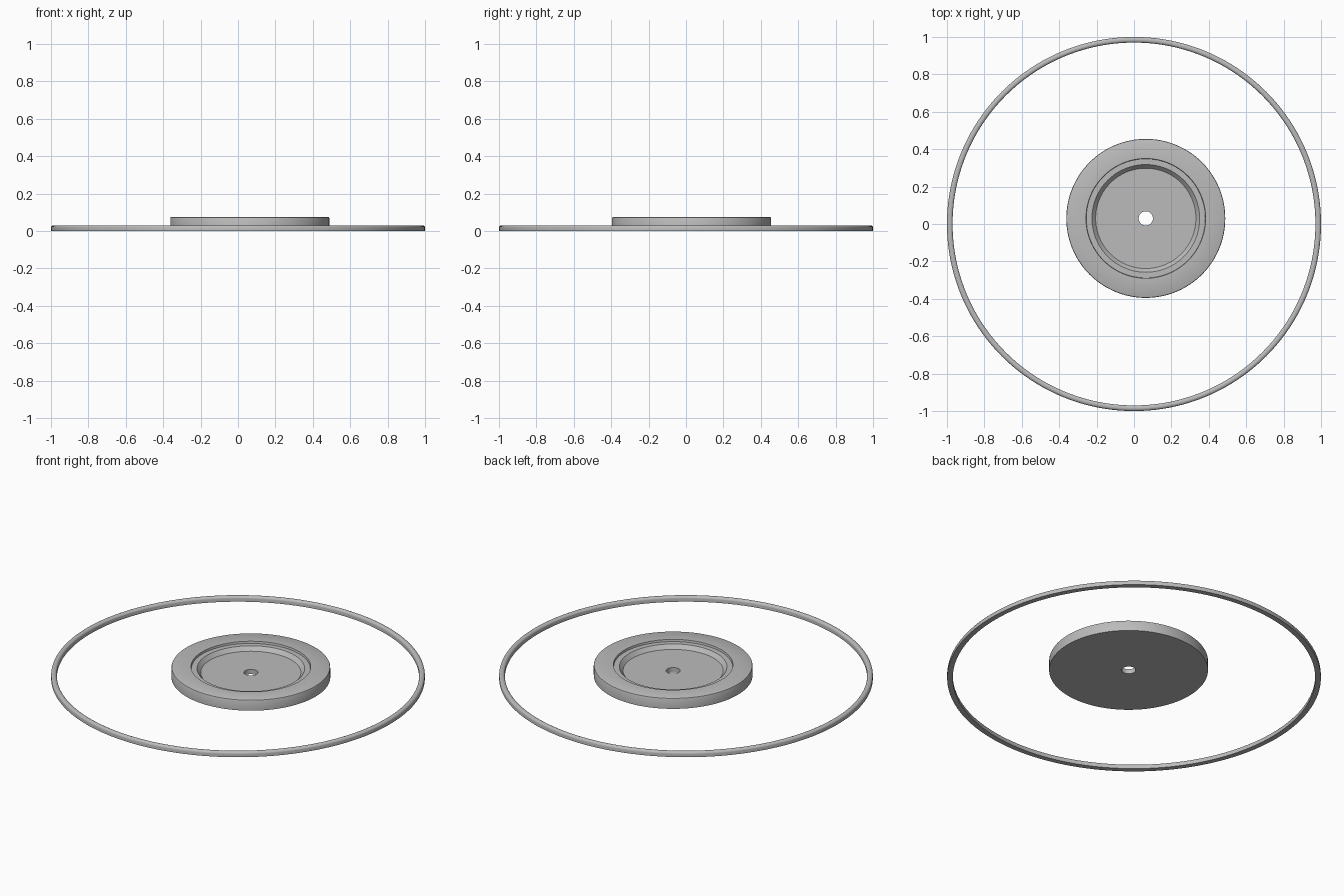
import bpy, bmesh, math

if "Cube" in bpy.data.objects:
    bpy.data.objects.remove(bpy.data.objects["Cube"])

grey = bpy.data.materials.new("grey")
grey.diffuse_color = (0.5, 0.5, 0.5, 1)
grey.use_nodes = True
grey.node_tree.nodes["Principled BSDF"].inputs["Base Color"].default_value = grey.diffuse_color


def lathe(name, profile, centre, segments):
    """Spin a closed (radius, z) profile around the vertical axis."""
    bm = bmesh.new()
    rings = []
    for i in range(segments):
        a = 2 * math.pi * i / segments
        rings.append([bm.verts.new((r * math.cos(a), r * math.sin(a), z)) for r, z in profile])
    n = len(profile)
    for i in range(segments):
        p, q = rings[i], rings[(i + 1) % segments]
        for j in range(n):
            k = (j + 1) % n
            bm.faces.new((p[j], q[j], q[k], p[k]))
    bmesh.ops.recalc_face_normals(bm, faces=bm.faces)
    mesh = bpy.data.meshes.new(name)
    bm.to_mesh(mesh)
    bm.free()
    obj = bpy.data.objects.new(name, mesh)
    obj.location = (*centre, 0)
    mesh.materials.append(grey)
    bpy.context.collection.objects.link(obj)
    bpy.ops.object.select_all(action='DESELECT')
    obj.select_set(True)
    bpy.context.view_layer.objects.active = obj
    bpy.ops.object.shade_smooth_by_angle(angle=math.radians(35))
    return obj


# Thin outer ring: flat underside, rounded top
mid, half, shoulder = 0.985, 0.015, 0.018
ring_profile = [(mid + half, 0), (mid + half, shoulder)]
for s in range(1, 8):
    a = math.pi * s / 8
    ring_profile.append((mid + half * math.cos(a), shoulder + 0.012 * math.sin(a)))
ring_profile += [(mid - half, shoulder), (mid - half, 0)]
lathe("outer_ring", ring_profile, (0, 0), 160)

# Offset disc: softened rim, shallow ledge, sloped recess and centre hole
disc_profile = [
    (0.038, 0.012), (0.425, 0.012), (0.425, 0.069), (0.423, 0.073), (0.419, 0.075),
    (0.320, 0.075), (0.318, 0.063), (0.288, 0.063), (0.268, 0.040), (0.038, 0.040),
]
lathe("recessed_disc", disc_profile, (0.063, 0.03), 128)
